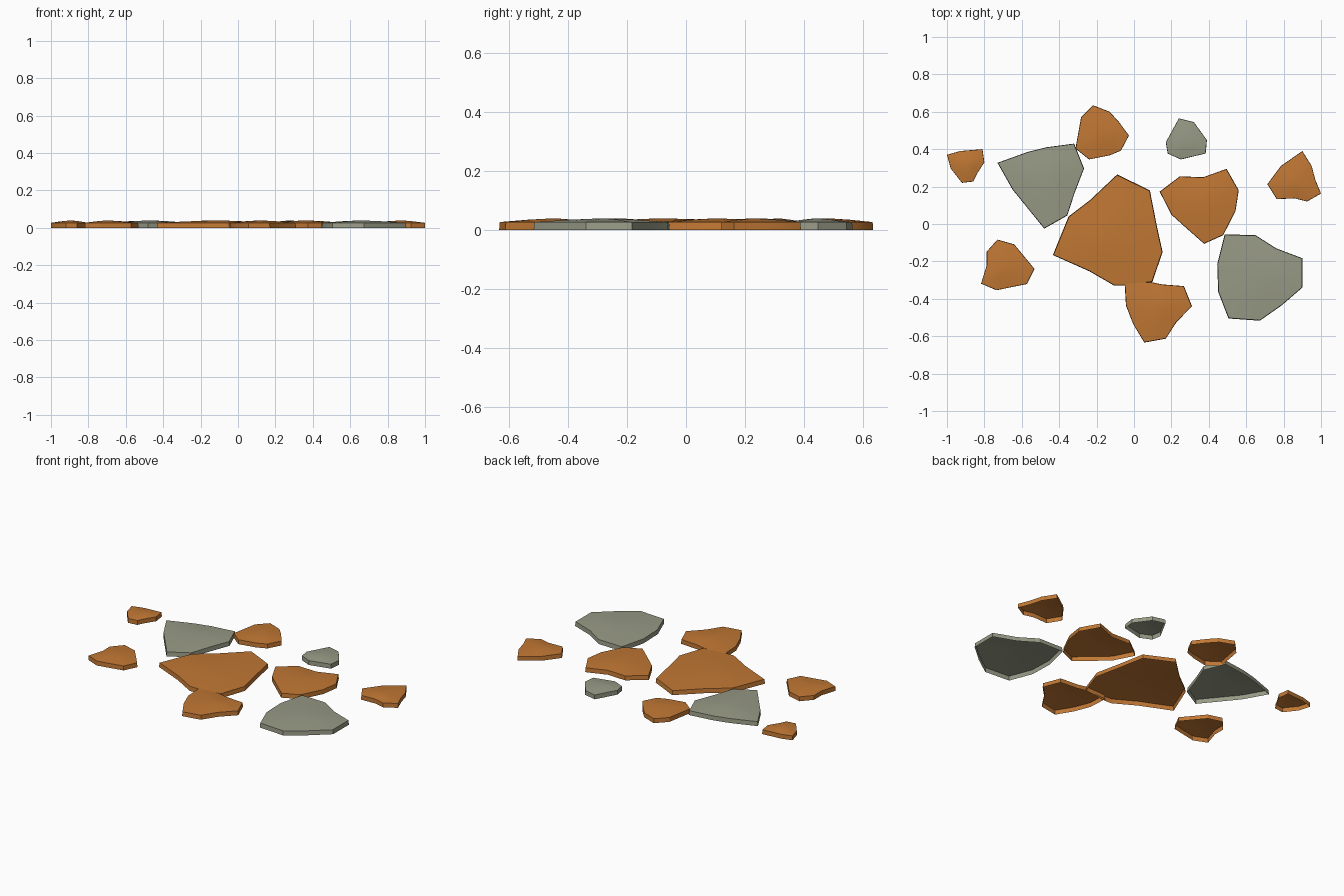
import bpy
import bmesh
import math
from mathutils import Vector

cube = bpy.data.objects.get("Cube")
if cube:
    bpy.data.objects.remove(cube, do_unlink=True)

RIM = 0.027     # height of the upright sides
CROWN = 0.013   # rise of the gently domed top


def make_material(name, colour):
    mat = bpy.data.materials.new(name)
    mat.use_nodes = True
    mat.diffuse_color = colour
    mat.node_tree.nodes["Principled BSDF"].inputs["Base Color"].default_value = colour
    return mat


orange = make_material("terracotta orange", (0.53, 0.185, 0.034, 1))
grey = make_material("moss grey", (0.31, 0.32, 0.235, 1))


def stone(name, mat, *outline):
    """Hollow paving stone, open below, from a clockwise plan in hundredths."""
    points = [Vector((x, y, 0)) / 100 for x, y in outline]
    centre = sum(points, Vector()) / len(points)
    bm = bmesh.new()

    def ring(scale, z):
        return [bm.verts.new(centre + (p - centre) * scale + Vector((0, 0, z)))
                for p in points]

    # Foot, rim and an inner ring on the dome
    rings = [ring(1, 0), ring(0.988, RIM), ring(0.5, RIM + CROWN * 0.6)]
    count = len(points)
    for low, high in zip(rings, rings[1:]):
        for i in range(count):
            j = (i + 1) % count
            bm.faces.new((high[i], high[j], low[j], low[i]))

    # Crown
    peak = bm.verts.new(centre + Vector((0, 0, RIM + CROWN)))
    for i in range(count):
        bm.faces.new((peak, rings[-1][(i + 1) % count], rings[-1][i]))

    mesh = bpy.data.meshes.new(name)
    bm.to_mesh(mesh)
    bm.free()
    mesh.materials.append(mat)
    obj = bpy.data.objects.new(name, mesh)
    bpy.context.collection.objects.link(obj)
    bpy.ops.object.select_all(action='DESELECT')
    obj.select_set(True)
    bpy.context.view_layer.objects.active = obj
    bpy.ops.object.shade_smooth_by_angle(angle=math.radians(30))


# Large stones in the middle
stone("centre_stone", orange, (-9, 26.5), (8.5, 18), (12.3, -1.5), (15.3, -15), (9.8, -31),
      (-5, -33), (-10.5, -33), (-24, -25.2), (-43.4, -16.6), (-35, 4), (-23.5, 12.8))
stone("inner_left_stone", orange, (49.5, 29.5), (56, 18), (54.3, 7), (47.7, -6),
      (37.5, -10.6), (28.3, -2.5), (20, 5), (13.7, 17.3), (24.5, 25.5), (37, 25))
stone("front_stone", orange, (-5, -31.5), (9, -31), (15, -32.3), (26.7, -33.2), (31, -44),
      (22.7, -52.5), (17, -61.3), (5.5, -63.4), (-0.4, -53.6), (-4.3, -43.6))

# Grey stones
stone("back_right_grey_stone", grey, (-73, 32.7), (-57, 38.5), (-47, 41), (-32, 43),
      (-26.7, 29.7), (-31.7, 16.7), (-35.7, 4.5), (-48, -2.5), (-65, 18.5))
stone("front_left_grey_stone", grey, (48.5, -5.5), (65, -6), (76, -13), (90, -18.3),
      (90, -34), (79, -43.5), (67.3, -51.7), (50.5, -50.5), (45, -36.3), (44.5, -21.3))
stone("small_grey_stone", grey, (24, 56.5), (32, 54.5), (39, 44.8), (38.3, 37.7),
      (25, 34.5), (18, 37.7), (17, 43.7))

# Smaller outer stones
stone("back_stone", orange, (-22, 63.5), (-13, 60), (-8, 54.5), (-2.7, 47.3), (-7, 39.2),
      (-13, 36.7), (-24, 34.5), (-31.3, 40.3), (-28.3, 57))
stone("outer_left_stone", orange, (90, 39), (95, 31), (97, 23.5), (100, 16.3),
      (92.5, 12), (86, 13.7), (76.3, 13.3), (71.3, 21.3), (78.5, 31))
stone("outer_right_stone", orange, (-100, 37), (-93, 39), (-81, 40), (-80, 33),
      (-84, 26.7), (-86, 22.7), (-92, 22), (-98, 29.7))
stone("front_right_stone", orange, (-73, -8.3), (-64, -10.9), (-53.2, -24), (-57.2, -32.1),
      (-73.5, -35.4), (-81.8, -31.9), (-78.8, -22.2), (-78.8, -14.8))
